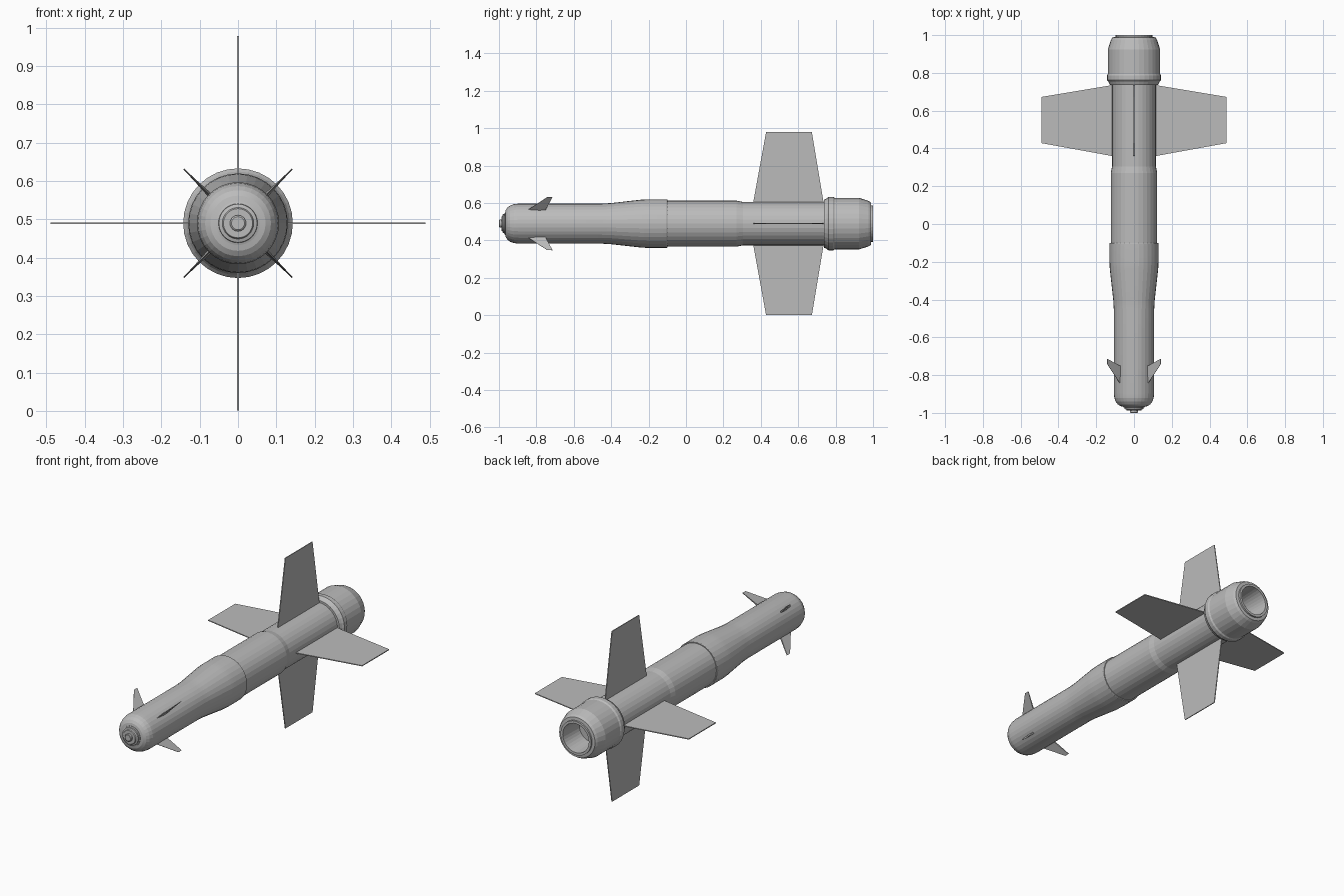
import bpy, bmesh, math
from mathutils import Vector

if "Cube" in bpy.data.objects:
    bpy.data.objects.remove(bpy.data.objects["Cube"])

CZ = 0.49      # height of the long axis
SEGMENTS = 32

grey = bpy.data.materials.new("light grey")
grey.diffuse_color = (0.5, 0.5, 0.5, 1)
grey.use_nodes = True
grey.node_tree.nodes["Principled BSDF"].inputs["Base Color"].default_value = grey.diffuse_color


def finish(bm, name):
    bmesh.ops.recalc_face_normals(bm, faces=bm.faces)
    mesh = bpy.data.meshes.new(name)
    bm.to_mesh(mesh)
    bm.free()
    obj = bpy.data.objects.new(name, mesh)
    bpy.context.collection.objects.link(obj)
    mesh.materials.append(grey)
    bpy.ops.object.select_all(action='DESELECT')
    bpy.context.view_layer.objects.active = obj
    obj.select_set(True)
    bpy.ops.object.shade_smooth_by_angle(angle=math.radians(8))
    return obj


def lathe(name, profile):
    """Turn (y, radius) points around the long axis, capping both ends."""
    bm = bmesh.new()
    rings = []
    for y, r in profile:
        rings.append([bm.verts.new((r * math.cos(a), y, CZ + r * math.sin(a)))
                      for a in (2 * math.pi * i / SEGMENTS for i in range(SEGMENTS))])
    for a, b in zip(rings, rings[1:]):
        for i in range(SEGMENTS):
            j = (i + 1) % SEGMENTS
            bm.faces.new((a[i], a[j], b[j], b[i]))
    bm.faces.new(rings[0])
    bm.faces.new(rings[-1])
    return finish(bm, name)


def fin(name, outline, angle, thick):
    """Plate from (radius, y, thickness factor) points, turned about the axis."""
    out = Vector((math.cos(angle), 0, math.sin(angle)))
    side = Vector((-math.sin(angle), 0, math.cos(angle)))
    bm = bmesh.new()
    layers = []
    for s in (-0.5, 0.5):
        layers.append([bm.verts.new(out * r + Vector((0, y, CZ)) + side * s * thick * k)
                       for r, y, k in outline])
    n = len(outline)
    bm.faces.new(layers[0])
    bm.faces.new(layers[1])
    for i in range(n):
        j = (i + 1) % n
        bm.faces.new((layers[0][i], layers[0][j], layers[1][j], layers[1][i]))
    return finish(bm, name)


# Stepped nose tip and rounded front
lathe("nose_tip", [(-1.0, 0.017), (-0.997, 0.021), (-0.987, 0.021), (-0.987, 0.038),
                   (-0.982, 0.041), (-0.979, 0.050), (-0.972, 0.051), (-0.970, 0.057),
                   (-0.955, 0.057)])

# Front body: dome, straight tube, flare
lathe("front_body", [(-0.967, 0.057), (-0.964, 0.072), (-0.955, 0.086), (-0.940, 0.097),
                     (-0.920, 0.104), (-0.895, 0.107), (-0.45, 0.107), (-0.40, 0.110),
                     (-0.24, 0.128), (-0.20, 0.130), (-0.103, 0.130), (-0.10, 0.128)])

# Middle and rear tubes
lathe("middle_body", [(-0.11, 0.123), (0.27, 0.123), (0.305, 0.116), (0.76, 0.116)])

# Tail housing with a raised collar and hollow bore
lathe("tail_housing", [(0.737, 0.112), (0.737, 0.128), (0.752, 0.135), (0.762, 0.143),
                       (0.787, 0.143), (0.795, 0.138), (0.925, 0.138), (0.975, 0.122),
                       (0.988, 0.114), (0.990, 0.097), (1.0, 0.097), (1.0, 0.083),
                       (0.86, 0.076)])

# Four large tail fins
for i, place in enumerate(("right", "top", "left", "bottom")):
    fin("tail_fin_" + place,
        [(0.105, 0.358, 1), (0.489, 0.428, 1), (0.489, 0.673, 1), (0.105, 0.737, 1)],
        i * math.pi / 2, 0.005)

# Four small swept front fins, thick at the root
for i in range(4):
    fin("front_fin_%d" % (i + 1),
        [(0.100, -0.850, 0.15), (0.200, -0.742, 0.1), (0.200, -0.714, 0.25),
         (0.115, -0.748, 0.7), (0.100, -0.752, 0.8), (0.100, -0.790, 1.0)],
        math.pi / 4 + i * math.pi / 2, 0.012)
